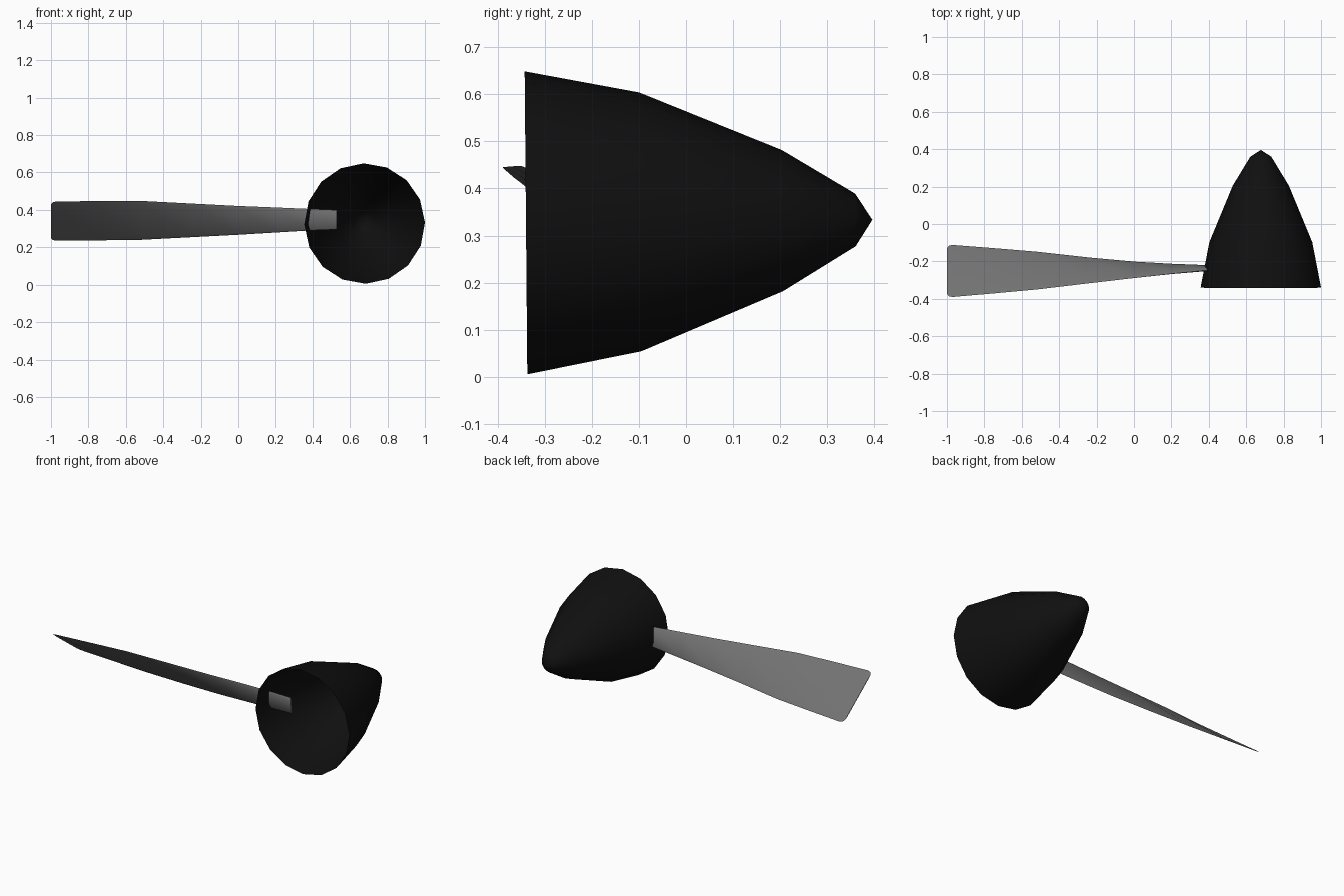
import bpy, bmesh, math
from mathutils import Vector, Matrix

if "Cube" in bpy.data.objects:
    bpy.data.objects.remove(bpy.data.objects["Cube"])


def material(name, v):
    m = bpy.data.materials.new(name)
    m.diffuse_color = (v, v, v, 1)
    m.use_nodes = True
    m.node_tree.nodes["Principled BSDF"].inputs["Base Color"].default_value = m.diffuse_color
    return m


def make_object(name, bm, mat, angle):
    bmesh.ops.recalc_face_normals(bm, faces=bm.faces)
    me = bpy.data.meshes.new(name)
    bm.to_mesh(me)
    bm.free()
    me.materials.append(mat)
    ob = bpy.data.objects.new(name, me)
    bpy.context.collection.objects.link(ob)
    bpy.ops.object.select_all(action='DESELECT')
    ob.select_set(True)
    bpy.context.view_layer.objects.active = ob
    bpy.ops.object.shade_smooth_by_angle(angle=math.radians(angle))
    return ob


black = material("black", 0.005)
grey = material("blade grey", 0.17)

# Spinner: open-backed 16-sided nose cone, (y along axis, radius)
SIDES = 16
profile = [(0, 0.322), (0.243, 0.275), (0.545, 0.15), (0.70, 0.056)]
bm = bmesh.new()
rings = []
for y, r in profile:
    ring = []
    for i in range(SIDES):
        a = 2 * math.pi * i / SIDES + math.radians(1)
        ring.append(bm.verts.new((r * math.cos(a), y, r * math.sin(a))))
    rings.append(ring)
tip = bm.verts.new((0, 0.736, 0))
for i in range(SIDES):
    j = (i + 1) % SIDES
    for lo, hi in zip(rings, rings[1:]):
        bm.faces.new((lo[i], lo[j], hi[j], hi[i]))
    bm.faces.new((rings[-1][i], rings[-1][j], tip))
bm.transform(Matrix.Translation((0.678, -0.34, 0.327)) @ Matrix.Rotation(math.radians(0.5), 4, 'X'))
make_object("spinner", bm, black, 60)

# Blade: twisted thin stations (x, centre y, centre z, half y, half z)
stations = [
    (0.53, -0.235, 0.3475, 0.006, 0.052), (0.38, -0.236, 0.3475, 0.012, 0.058),
    (0.20, -0.240, 0.346, 0.026, 0.067), (0.00, -0.245, 0.344, 0.044, 0.077),
    (-0.25, -0.248, 0.344, 0.070, 0.090), (-0.52, -0.249, 0.344, 0.101, 0.104),
    (-0.75, -0.250, 0.342, 0.121, 0.105), (-0.97, -0.251, 0.340, 0.139, 0.105),
    (-0.99, -0.251, 0.340, 0.135, 0.101), (-1.00, -0.251, 0.340, 0.122, 0.091),
]
bm = bmesh.new()
prev = None
loops = []
for x, cy, cz, hy, hz in stations:
    c = Vector((x, cy, cz))
    chord = Vector((0, -hy, hz))
    thick = 0.007 - 0.005 * (0.53 - x) / 1.53
    n = Vector((0, hz, hy)).normalized() * thick
    # slim lens section: sharp edges, flat middle
    pts = [c + chord, c + chord * 0.85 + n, c - chord * 0.85 + n,
           c - chord, c - chord * 0.85 - n, c + chord * 0.85 - n]
    loops.append([bm.verts.new(p) for p in pts])
for a, b in zip(loops, loops[1:]):
    for i in range(6):
        j = (i + 1) % 6
        bm.faces.new((a[i], a[j], b[j], b[i]))
bm.faces.new(loops[0])
bm.faces.new(loops[-1])
make_object("propeller_blade", bm, grey, 40)
